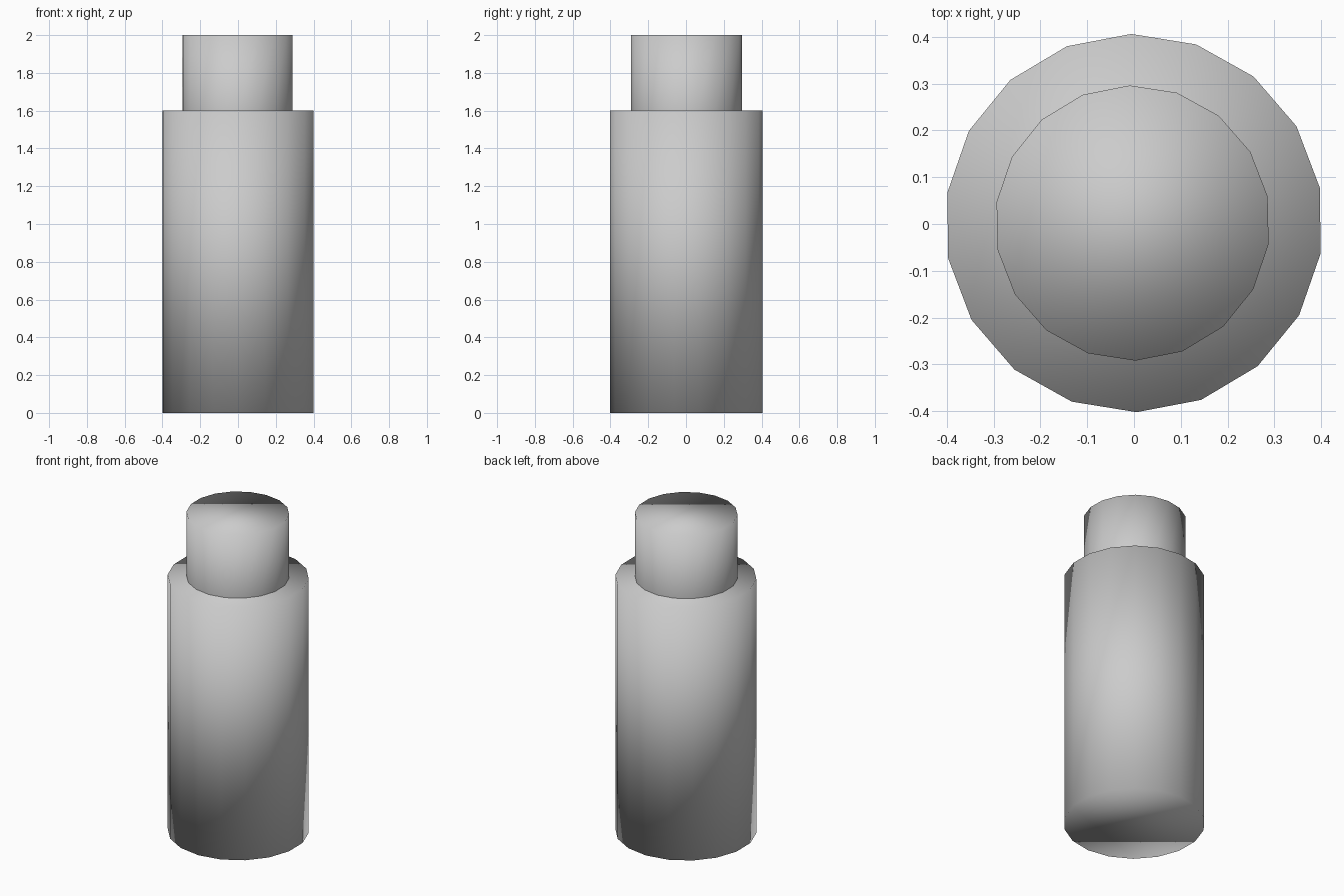
import bpy, bmesh, math

cube = bpy.data.objects.get("Cube")
if cube:
    bpy.data.objects.remove(cube)

grey = bpy.data.materials.new("light grey")
grey.use_nodes = True
colour = (0.6, 0.6, 0.6, 1)
grey.diffuse_color = colour
grey.node_tree.nodes["Principled BSDF"].inputs["Base Color"].default_value = colour

SIDES = 18


def drum(name, radius, bottom, top, centre, turn, bottom_cap):
    """Upright smooth-shaded prism with a corner pointing to the back."""
    bm = bmesh.new()
    rings = []
    for z in (bottom, top):
        ring = []
        for i in range(SIDES):
            a = math.radians(90 + turn) + math.tau * i / SIDES
            ring.append(bm.verts.new((centre[0] + radius * math.cos(a),
                                      centre[1] + radius * math.sin(a), z)))
        rings.append(ring)
    low, high = rings
    for i in range(SIDES):
        j = (i + 1) % SIDES
        bm.faces.new((low[i], low[j], high[j], high[i]))
    bm.faces.new(high)
    if bottom_cap:
        bm.faces.new(low[::-1])
    for face in bm.faces:
        face.smooth = True
    mesh = bpy.data.meshes.new(name)
    bm.to_mesh(mesh)
    bm.free()
    mesh.materials.append(grey)
    bpy.context.collection.objects.link(bpy.data.objects.new(name, mesh))


# Wide body, closed at both ends
drum("body", 0.404, 0, 1.6, (0, 0.002), 0.8, True)
# Narrow neck resting on the body
drum("neck", 0.294, 1.6, 2.0, (-0.003, 0.002), 1.2, False)
